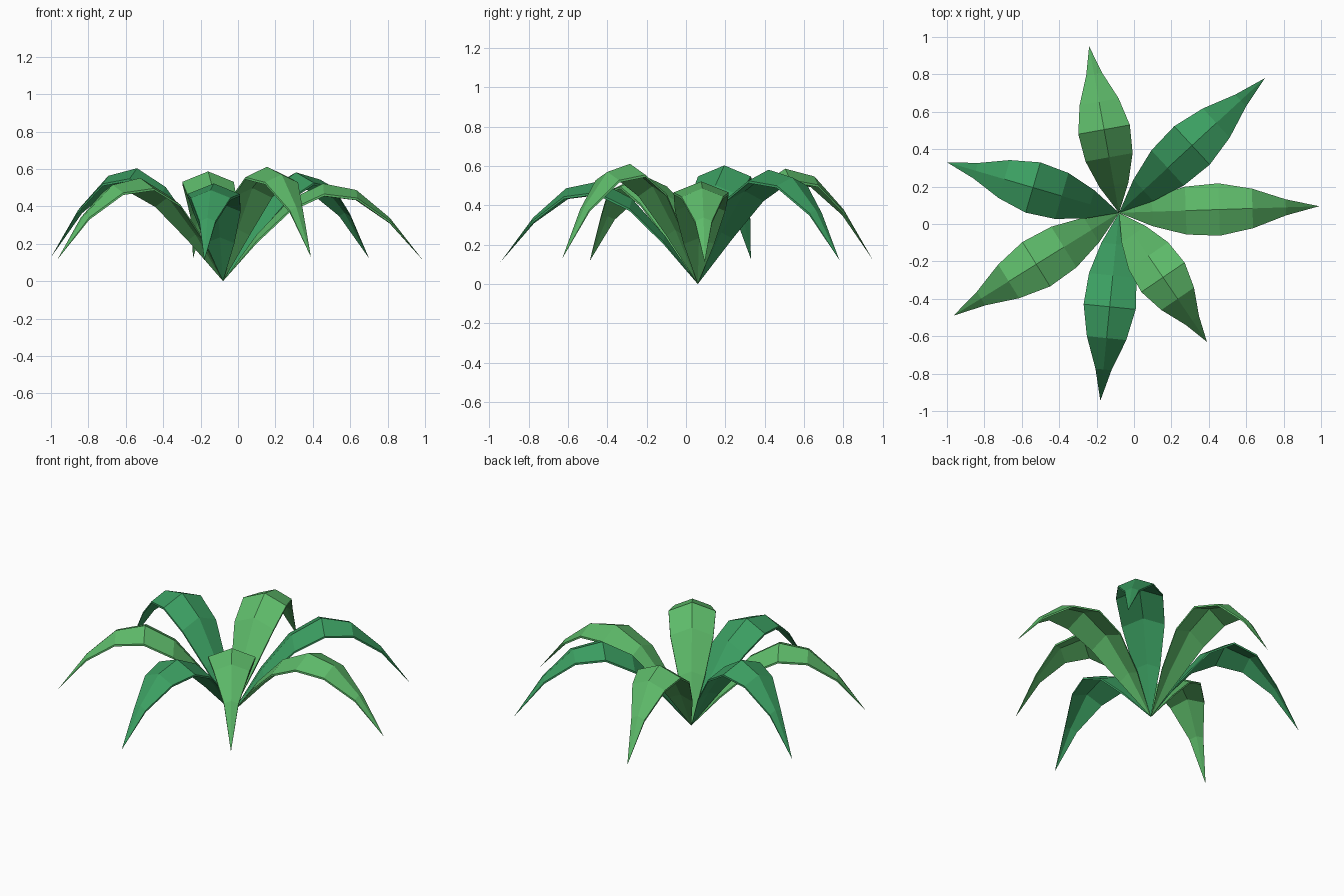
import bpy, bmesh, math
from mathutils import Vector

if "Cube" in bpy.data.objects:
    bpy.data.objects.remove(bpy.data.objects["Cube"])


def srgb(r, g, b):
    f = lambda c: c / 12.92 if c <= 0.04045 else ((c + 0.055) / 1.055) ** 2.4
    return (f(r / 255), f(g / 255), f(b / 255), 1)


def material(name, rgb):
    m = bpy.data.materials.new(name)
    m.diffuse_color = srgb(*rgb)
    m.use_nodes = True
    m.node_tree.nodes["Principled BSDF"].inputs["Base Color"].default_value = m.diffuse_color
    return m


LIGHT = material("light green", (94, 187, 106))
DEEP = material("deep green", (59, 158, 97))

ROOT = Vector((-0.08, 0.06, 0))
HALF_WIDTHS = [0, 0.078, 0.128, 0.14, 0.106, 0.043, 0]   # base to tip
THICK = 0.012


def leaf(name, tip, height, mat):
    """Arching, pointed leaf with a raised midrib and a thin rim."""
    bm = bmesh.new()
    run = Vector((tip[0], tip[1], 0)) - ROOT
    side = Vector((-run.y, run.x, 0)).normalized()
    n = len(HALF_WIDTHS) - 1
    rings = []
    for i, w in enumerate(HALF_WIDTHS):
        u = i / n
        mid = ROOT + run * u + Vector((0, 0, height * math.sin(2.93 * u)))
        if w == 0:
            rings.append([bm.verts.new(mid)] * 6)
            continue
        edge = Vector((0, 0, -0.4 * w))
        top = [mid + side * w + edge, mid, mid - side * w + edge]
        under = [p - Vector((0, 0, THICK)) for p in reversed(top)]
        rings.append([bm.verts.new(p) for p in top + under])
    for a, b in zip(rings, rings[1:]):
        for k in range(6):
            j = (k + 1) % 6
            corners = list(dict.fromkeys([a[k], a[j], b[j], b[k]]))
            bm.faces.new(corners)
    bmesh.ops.recalc_face_normals(bm, faces=bm.faces)
    me = bpy.data.meshes.new(name)
    bm.to_mesh(me)
    bm.free()
    me.materials.append(mat)
    bpy.context.collection.objects.link(bpy.data.objects.new(name, me))


# Seven leaves around the root: tip position, arch height, colour
leaf("leaf_right", (0.99, 0.095), 0.525, LIGHT)
leaf("leaf_back_right", (0.70, 0.78), 0.585, DEEP)
leaf("leaf_back", (-0.24, 0.95), 0.59, LIGHT)
leaf("leaf_back_left", (-1.0, 0.33), 0.607, DEEP)
leaf("leaf_front_left", (-0.965, -0.49), 0.555, LIGHT)
leaf("leaf_front", (-0.18, -0.945), 0.525, DEEP)
leaf("leaf_front_right", (0.39, -0.63), 0.615, LIGHT)
